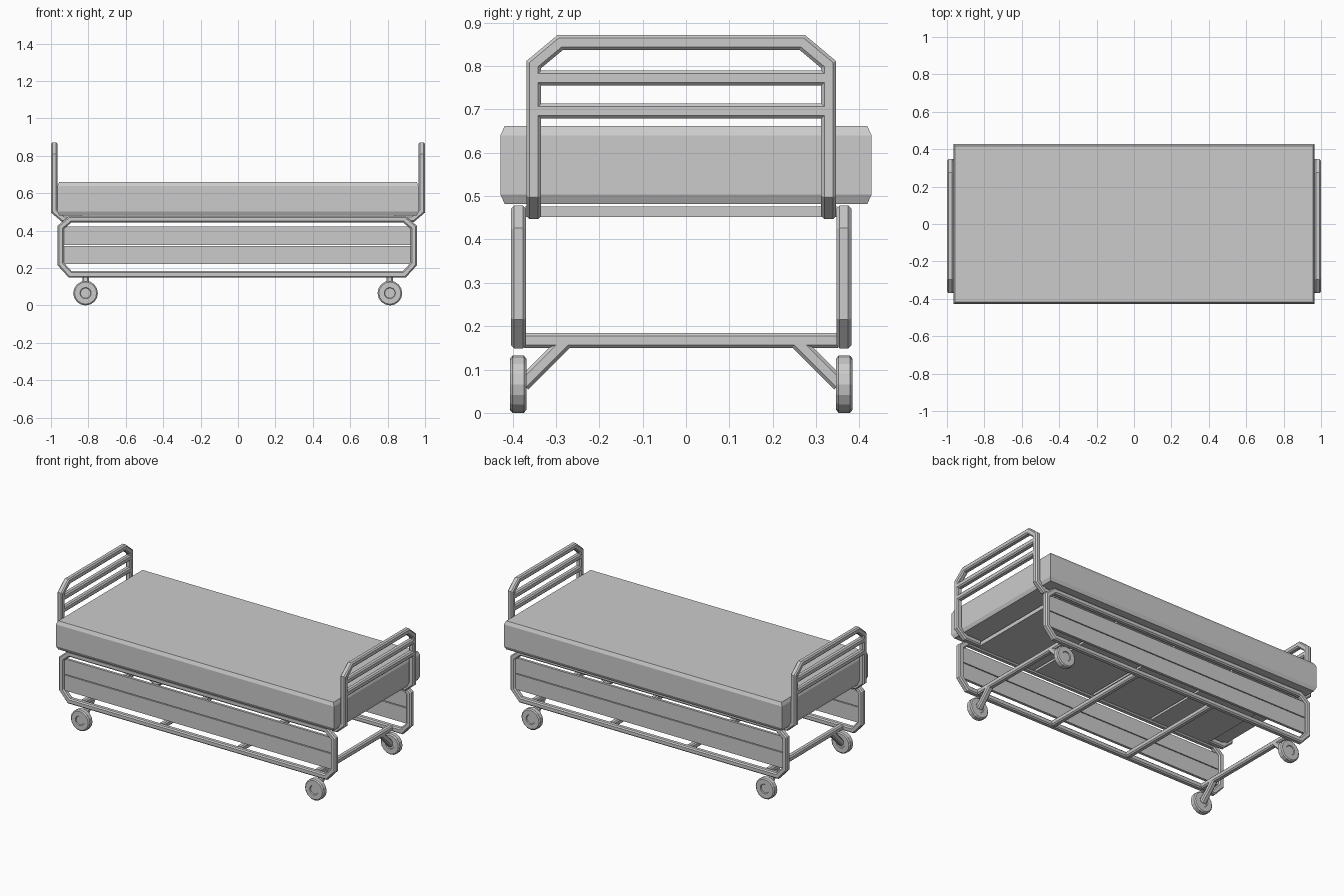
import bpy, bmesh, math
from mathutils import Vector

if "Cube" in bpy.data.objects:
    bpy.data.objects.remove(bpy.data.objects["Cube"])

FC = -0.011          # y centre of the metal frame
R, C = 0.0172, 0.010 # tube half width, flat half width after chamfer
PROFILE = [(R, -C), (R, C), (C, R), (-C, R), (-R, C), (-R, -C), (-C, -R), (C, -R)]


def finish(name, bm):
    bmesh.ops.recalc_face_normals(bm, faces=bm.faces)
    me = bpy.data.meshes.new(name)
    bm.to_mesh(me)
    bm.free()
    ob = bpy.data.objects.new(name, me)
    bpy.context.collection.objects.link(ob)
    return ob


def tube(bm, pts, normal, closed=False):
    """Sweep the chamfered square along a planar path with mitred corners."""
    pts, n = [Vector(p) for p in pts], Vector(normal)
    N, rings = len(pts), []
    for i, p in enumerate(pts):
        a = pts[i - 1] if (closed or i > 0) else None
        b = pts[(i + 1) % N] if (closed or i < N - 1) else None
        d1 = (p - a).normalized() if a else (b - p).normalized()
        d2 = (b - p).normalized() if b else d1
        s1, s2 = d1.cross(n), d2.cross(n)
        m = (s1 + s2).normalized()
        m /= m.dot(s1)
        rings.append([bm.verts.new(p + m * u + n * v) for u, v in PROFILE])
    for i in range(N if closed else N - 1):
        r, s = rings[i], rings[(i + 1) % N]
        for k in range(8):
            j = (k + 1) % 8
            bm.faces.new((r[k], r[j], s[j], s[k]))
    if not closed:
        bm.faces.new(rings[0])
        bm.faces.new(rings[-1])


def box(bm, lo, hi):
    g = bmesh.ops.create_cube(bm, size=1)
    for v in g["verts"]:
        v.co = [(l + h) / 2 + c * (h - l) for l, h, c in zip(lo, hi, v.co)]


# Mattress: box with chamfered top and bottom edges
bm = bmesh.new()
rings = []
for z, inset in [(0.482, 0.01), (0.503, 0), (0.64, 0), (0.661, 0.01)]:
    x, y = 0.966 - inset, 0.428 - inset
    rings.append([bm.verts.new((sx * x, sy * y, z))
                  for sx, sy in [(-1, -1), (1, -1), (1, 1), (-1, 1)]])
for r, s in zip(rings, rings[1:]):
    for k in range(4):
        bm.faces.new((r[k], r[(k + 1) % 4], s[(k + 1) % 4], s[k]))
bm.faces.new(rings[0])
bm.faces.new(rings[-1])
finish("mattress", bm)

# Bed base made of four flat sections
bm = bmesh.new()
for i in range(4):
    x = -0.84 + i * 0.42
    box(bm, (x, FC - 0.36, 0.452), (x + 0.405, FC + 0.36, 0.476))
finish("bed_base", bm)

# Side frames with two long panels each
XC = -0.004
for side, s in (("front", -1), ("back", 1)):
    y = FC + s * 0.375
    bm = bmesh.new()
    xo, xi = 0.944, 0.893
    path = [(-xi, 0.166), (xi, 0.166), (xo, 0.222), (xo, 0.418),
            (xi, 0.461), (-xi, 0.461), (-xo, 0.418), (-xo, 0.222)]
    tube(bm, [(XC + x, y, z) for x, z in path], (0, 1, 0), closed=True)
    finish(side + "_side_frame", bm)
    bm = bmesh.new()
    for z in (0.222, 0.324):
        box(bm, (XC - 0.932, y - 0.008, z), (XC + 0.932, y + 0.008, z + 0.097))
    finish(side + "_side_panels", bm)

# Lower cross bars
bm = bmesh.new()
for x in (-0.815, -0.27, 0.27, 0.812):
    tube(bm, [(x, FC - 0.362, 0.167), (x, FC + 0.362, 0.167)], (1, 0, 0))
finish("cross_bars", bm)

# Head and foot rails: bent hoop, feet tucked under the mattress, two bars
for name, s in (("head_rail", -1), ("foot_rail", 1)):
    bm = bmesh.new()
    x, w = s * 0.983, 0.340
    tube(bm, [(x, FC - w, 0.50), (x, FC - w, 0.803), (x, FC - w + 0.061, 0.854),
              (x, FC + w - 0.061, 0.854), (x, FC + w, 0.803), (x, FC + w, 0.50)], (1, 0, 0))
    for z in (0.696, 0.772):
        tube(bm, [(x, FC - w, z), (x, FC + w, z)], (1, 0, 0))
    for y in (FC - w, FC + w):
        tube(bm, [(x, y, 0.53), (x, y, 0.505), (s * 0.935, y, 0.464), (s * 0.835, y, 0.464)],
             (0, 1, 0))
    finish(name, bm)

# Wheels (turned profile: radius, offset from centre) and diagonal struts
WHEEL = [(0.0, 0.014), (0.027, 0.014), (0.03, 0.019), (0.059, 0.019), (0.066, 0.013),
         (0.066, -0.013), (0.059, -0.019), (0.03, -0.019), (0.027, -0.014), (0.0, -0.014)]
SIDES = 16
for xn, x in (("left", -0.815), ("right", 0.812)):
    for yn, s in (("front", -1), ("back", 1)):
        bm = bmesh.new()
        cy = FC + s * 0.376
        vs = [bm.verts.new((x + r, cy + o, 0.066)) for r, o in WHEEL]
        es = [bm.edges.new(e) for e in zip(vs, vs[1:])]
        bmesh.ops.spin(bm, geom=vs + es, cent=(x, cy, 0.066), axis=(0, 1, 0),
                       angle=2 * math.pi, steps=SIDES, use_merge=True)
        bmesh.ops.remove_doubles(bm, verts=bm.verts, dist=1e-4)
        finish(f"{yn}_{xn}_wheel", bm)
        bm = bmesh.new()
        tube(bm, [(x, FC + s * 0.365, 0.066), (x, FC + s * 0.268, 0.163)], (1, 0, 0))
        finish(f"{yn}_{xn}_strut", bm)
